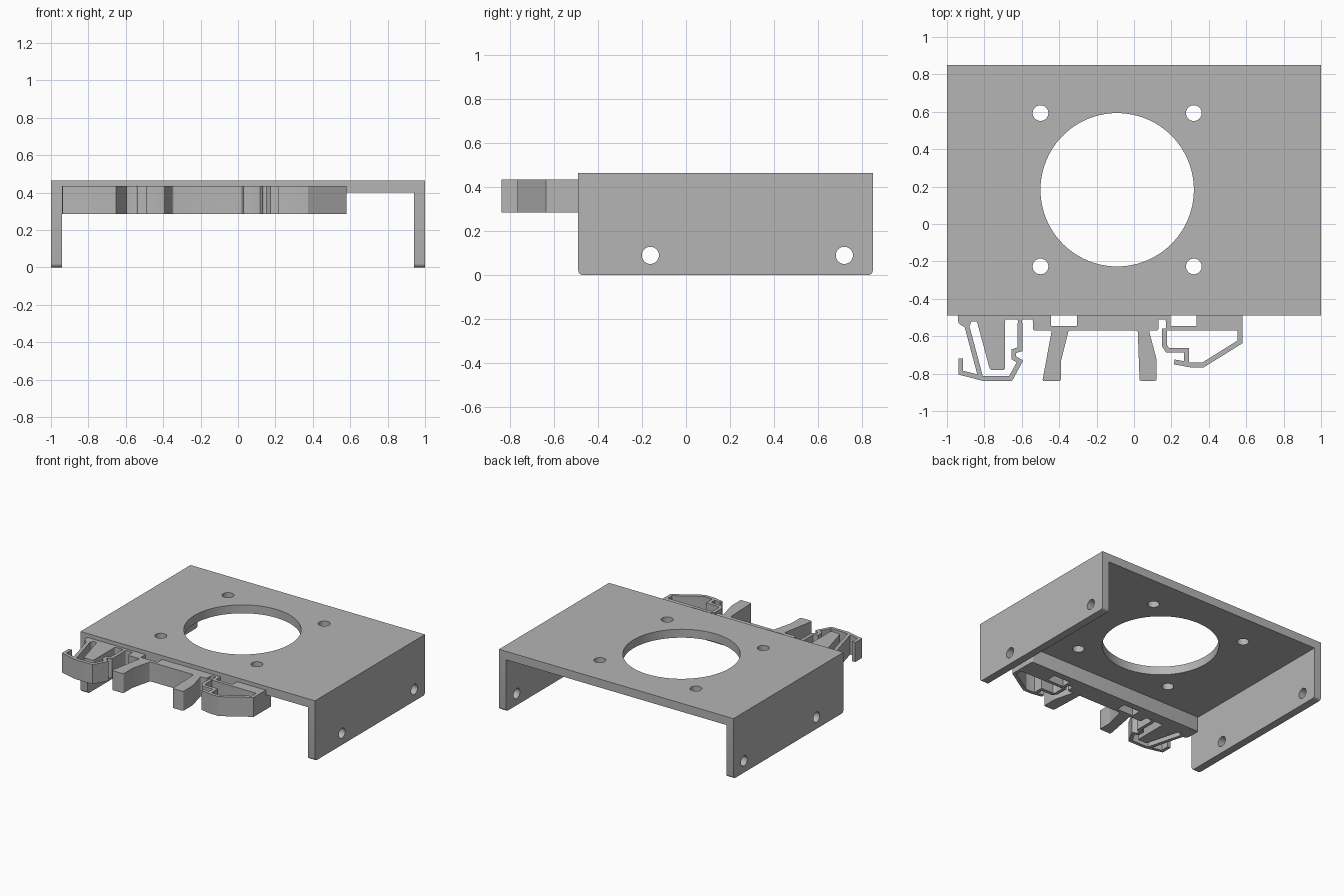
import bpy, bmesh, math
from mathutils import Vector, Matrix

cube = bpy.data.objects.get("Cube")
if cube:
    bpy.data.objects.remove(cube, do_unlink=True)

grey = bpy.data.materials.new("mid grey")
grey.use_nodes = True
colour = (0.46, 0.46, 0.46, 1)
grey.diffuse_color = colour
grey.node_tree.nodes["Principled BSDF"].inputs["Base Color"].default_value = colour


def finish(name, bm):
    """Turn a bmesh into a grey object."""
    bmesh.ops.recalc_face_normals(bm, faces=bm.faces)
    mesh = bpy.data.meshes.new(name)
    bm.to_mesh(mesh)
    bm.free()
    mesh.materials.append(grey)
    obj = bpy.data.objects.new(name, mesh)
    bpy.context.collection.objects.link(obj)
    return obj


def activate(obj):
    bpy.ops.object.select_all(action="DESELECT")
    obj.select_set(True)
    bpy.context.view_layer.objects.active = obj


def smooth(obj):
    activate(obj)
    bpy.ops.object.shade_smooth_by_angle(angle=math.radians(30))


def cut(obj, cutter):
    """Subtract a cutter and discard it."""
    cutter.hide_render = True
    activate(obj)
    mod = obj.modifiers.new("cut", "BOOLEAN")
    mod.object = cutter
    mod.operation = "DIFFERENCE"
    mod.solver = "EXACT"
    bpy.ops.object.modifier_apply(modifier=mod.name)
    bpy.data.objects.remove(cutter, do_unlink=True)


def drill(obj, centre, radius, length, axis="Z", sides=32):
    bm = bmesh.new()
    bmesh.ops.create_cone(bm, cap_ends=True, segments=sides, radius1=radius,
                          radius2=radius, depth=length)
    turn = Matrix.Rotation(math.pi / 2, 4, "Y") if axis == "X" else Matrix()
    bm.transform(Matrix.Translation(centre) @ turn)
    cut(obj, finish("drill", bm))


def prism(name, outline, start, depth, fillet=0):
    """Outline as 3D points, corners filleted, extruded by depth."""
    bm = bmesh.new()
    face = bm.faces.new([bm.verts.new(Vector(p) + Vector(start)) for p in outline])
    if fillet:
        bmesh.ops.bevel(bm, geom=bm.verts[:], offset=fillet, segments=4,
                        profile=0.5, affect="VERTICES", clamp_overlap=True)
    ext = bmesh.ops.extrude_face_region(bm, geom=bm.faces[:])
    moved = [v for v in ext["geom"] if isinstance(v, bmesh.types.BMVert)]
    bmesh.ops.translate(bm, verts=moved, vec=depth)
    return finish(name, bm)


# Bracket: channel section run front to back
FRONT, BACK, HEIGHT = -0.49, 0.85, 0.465
UNDER, INNER = 0.40, 0.94
section = [(-1, 0), (-INNER, 0), (-INNER, UNDER), (INNER, UNDER),
           (INNER, 0), (1, 0), (1, HEIGHT), (-1, HEIGHT)]
bracket = prism("bracket", [(x, 0, z) for x, z in section],
                (0, FRONT, 0), (0, BACK - FRONT, 0))

# Rounded lower corners of the side walls
bm = bmesh.new()
bm.from_mesh(bracket.data)
corners = [e for e in bm.edges if all(v.co.z < 0.01 for v in e.verts)
           and abs(e.verts[0].co.y - e.verts[1].co.y) < 0.01]
bmesh.ops.bevel(bm, geom=corners, offset=0.022, segments=4, profile=0.5,
                affect="EDGES")
bm.to_mesh(bracket.data)
bm.free()

# Fan opening, its screw holes, and the wall holes
CX, CY = -0.09, 0.183
drill(bracket, (CX, CY, HEIGHT), 0.41, 0.4, sides=96)
for sx in (-1, 1):
    for sy in (-1, 1):
        drill(bracket, (CX + sx * CY * 2.24, CY + sy * 0.41, HEIGHT), 0.042, 0.4)
for i in range(4):
    drill(bracket, (0, -0.162 + i * 0.294, 0.09), 0.039, 3, "X")
smooth(bracket)

# Rail clip, drawn in hundredths
LOW, THICK = 0.285, 0.15


def flat(points):
    return [(x / 100, y / 100, 0) for x, y in points]


# Spine with locking wedge and two feet
wedge = [(-94, -42), (-94, -53), (-91, -55), (-88, -55), (-87, -52), (-84, -52),
         (-77, -78), (-69, -78), (-69, -51), (-62, -51), (-62, -54), (-60, -54),
         (-60, -51), (-54, -51), (-54, -57)]
feet = [(-44, -57), (-49, -84), (-39, -84), (-39, -73), (-35, -57),
        (2, -57), (3, -84), (12, -84), (12, -72), (8, -57)]
tail = [(13, -57), (13, -51), (17, -51), (17, -57), (58, -57), (58, -42)]
spine = prism("clip_spine", flat(wedge + feet + tail), (0, 0, LOW),
              (0, 0, THICK), fillet=0.013)
for left in (-44.5, 19.5):
    slot = [(left, -54.5), (left + 14, -54.5), (left + 14, -47), (left, -47)]
    cut(spine, prism("slot", flat(slot), (0, 0, 0), (0, 0, 1)))
smooth(spine)


def band(name, path, width=2.6):
    """Thin strip of constant width following a path."""
    pts = [Vector(p) for p in path]
    left, right = [], []
    for i, p in enumerate(pts):
        before = (p - pts[i - 1]).normalized() if i else None
        after = (pts[i + 1] - p).normalized() if i < len(pts) - 1 else None
        before, after = before or after, after or before
        n1 = Vector((-before.y, before.x))
        n2 = Vector((-after.y, after.x))
        mid = (n1 + n2).normalized()
        offset = mid * width / 2 * min(1.5, 1 / max(mid.dot(n1), 0.1))
        left.append(p + offset)
        right.append(p - offset)
    smooth(prism(name, flat(left + right[::-1]), (0, 0, LOW), (0, 0, THICK)))


# Spring strips of the two latches
band("right_latch_arm", [(-89.5, -54), (-82, -82)])
band("right_latch_hook", [(-92.6, -72), (-92.6, -79.5), (-80, -82.7), (-66, -82.7),
                          (-61, -73.5), (-64.3, -71.5), (-64.3, -68), (-61, -67),
                          (-61, -53)])
band("left_latch_spring", [(16.3, -56), (16.3, -65), (18, -67.5), (28, -67.5),
                           (28, -75)])
band("left_latch_hook", [(21.5, -73.7), (30, -75.3), (37, -75.3), (56.7, -63),
                         (56.7, -56)])
